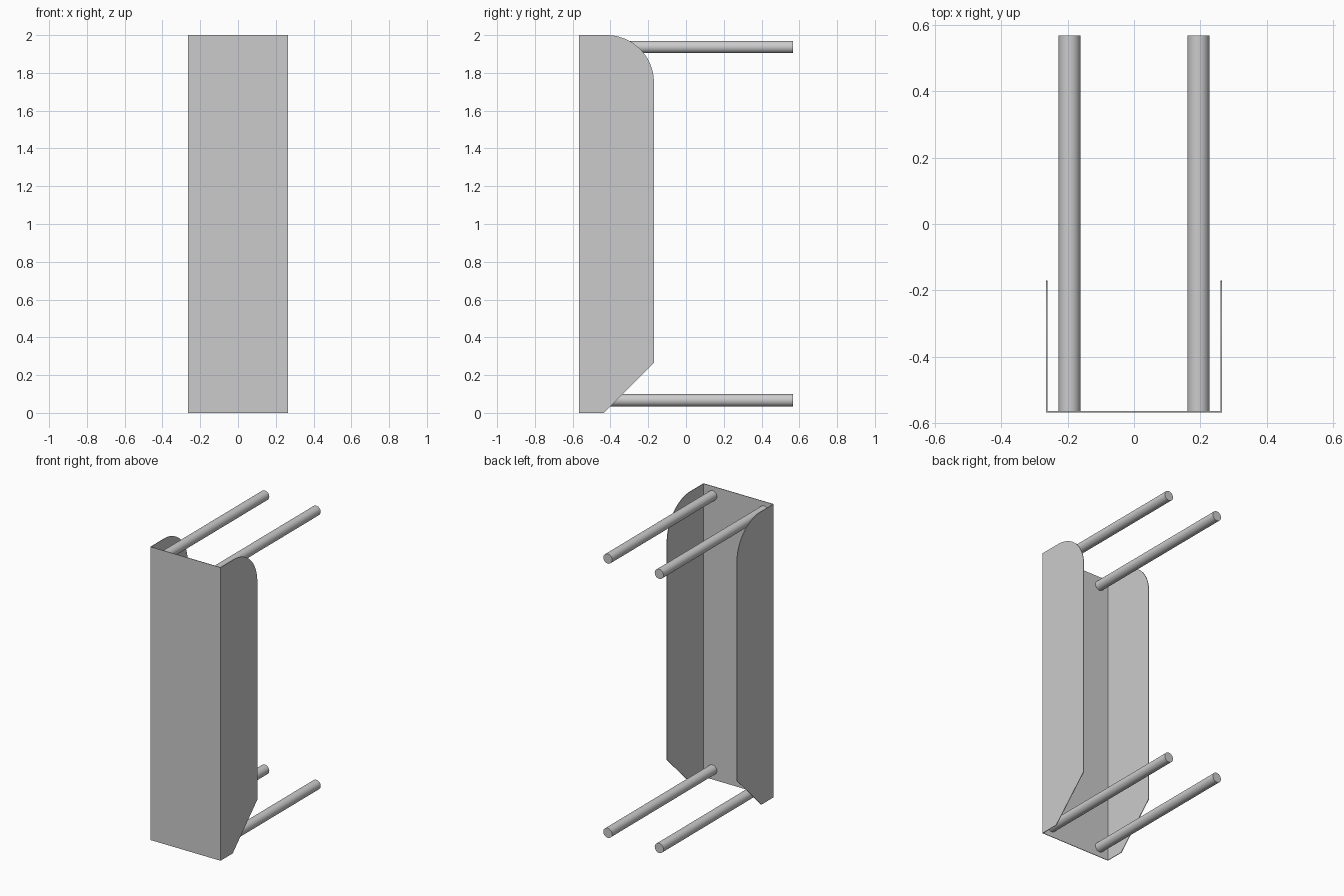
import bpy
import bmesh
import math
from mathutils import Matrix

cube = bpy.data.objects.get("Cube")
if cube:
    bpy.data.objects.remove(cube, do_unlink=True)

HALF_W, FRONT, BACK, HEIGHT = 0.265, -0.567, -0.17, 2.0
SHEET, ROUND, CHAMFER = 0.004, 0.25, 0.265

grey = bpy.data.materials.new("light_grey")
grey.use_nodes = True
colour = (0.6, 0.6, 0.6, 1)
grey.diffuse_color = colour
grey.node_tree.nodes["Principled BSDF"].inputs["Base Color"].default_value = colour


def add_object(name, bm):
    bmesh.ops.recalc_face_normals(bm, faces=bm.faces[:])
    mesh = bpy.data.meshes.new(name)
    bm.to_mesh(mesh)
    bm.free()
    mesh.materials.append(grey)
    obj = bpy.data.objects.new(name, mesh)
    bpy.context.collection.objects.link(obj)
    return obj


def plate(name, outline, thickness):
    """Extrude a flat outline into a thin plate."""
    bm = bmesh.new()
    face = bm.faces.new([bm.verts.new(p) for p in outline])
    moved = bmesh.ops.extrude_face_region(bm, geom=[face], use_keep_orig=True)["geom"]
    verts = [v for v in moved if isinstance(v, bmesh.types.BMVert)]
    bmesh.ops.translate(bm, verts=verts, vec=thickness)
    return add_object(name, bm)


# Front panel
plate("front_panel",
      [(-HALF_W, FRONT, 0), (HALF_W, FRONT, 0),
       (HALF_W, FRONT, HEIGHT), (-HALF_W, FRONT, HEIGHT)],
      (0, SHEET, 0))

# Side flanges: chamfered at the bottom, rounded at the top
profile = [(FRONT, 0), (BACK - CHAMFER, 0), (BACK, CHAMFER)]
for i in range(25):
    a = math.pi / 2 * i / 24
    profile.append((BACK - ROUND + ROUND * math.cos(a),
                    HEIGHT - ROUND + ROUND * math.sin(a)))
profile.append((FRONT, HEIGHT))
for side, s in (("left", 1), ("right", -1)):
    plate(side + "_flange", [(s * HALF_W, y, z) for y, z in profile],
          (-s * SHEET, 0, 0))

# Four round rods running back from the panel
rod_start, rod_end = FRONT + SHEET / 2, -FRONT
for level, z in (("lower", 0.067), ("upper", 1.937)):
    for side, s in (("left", 1), ("right", -1)):
        bm = bmesh.new()
        place = (Matrix.Translation((s * 0.194, (rod_start + rod_end) / 2, z))
                 @ Matrix.Rotation(math.pi / 2, 4, "X"))
        bmesh.ops.create_cone(bm, cap_ends=True, segments=32, radius1=0.033,
                              radius2=0.033, depth=rod_end - rod_start, matrix=place)
        rod = add_object(f"{level}_{side}_rod", bm)
        bpy.ops.object.select_all(action="DESELECT")
        rod.select_set(True)
        bpy.context.view_layer.objects.active = rod
        bpy.ops.object.shade_smooth_by_angle(angle=math.radians(40))
